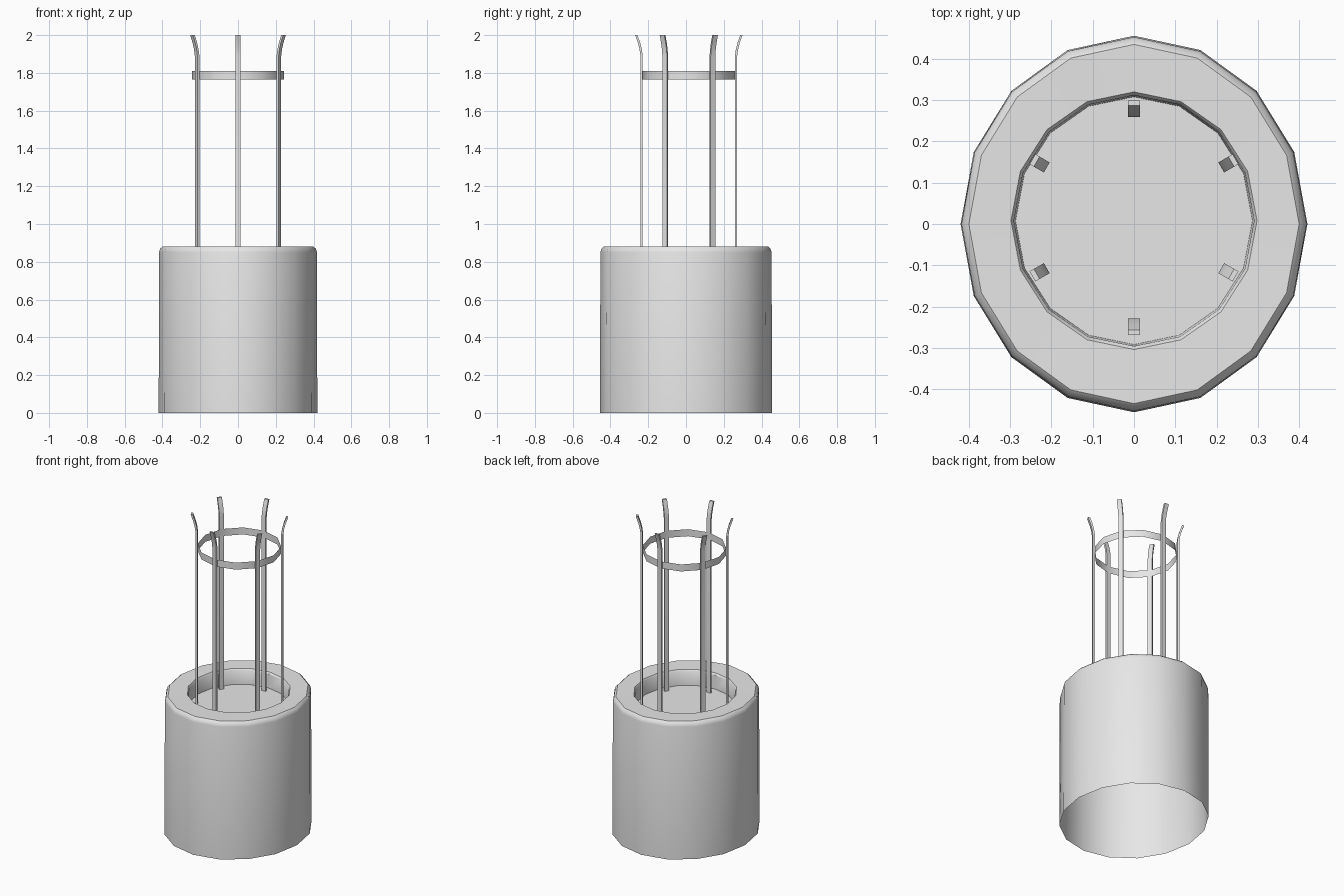
import bpy, bmesh, math
from mathutils import Matrix

if "Cube" in bpy.data.objects:
    bpy.data.objects.remove(bpy.data.objects["Cube"], do_unlink=True)

grey = bpy.data.materials.new("plain grey")
grey.use_nodes = True
grey.diffuse_color = (0.8, 0.8, 0.8, 1)
grey.node_tree.nodes["Principled BSDF"].inputs["Base Color"].default_value = (0.8, 0.8, 0.8, 1)

CAGE_Y = 0.015   # the cage sits slightly behind the middle
CAGE_R = 0.244


def finish(bm, name, smooth_angle=None):
    mesh = bpy.data.meshes.new(name)
    bm.to_mesh(mesh)
    bm.free()
    obj = bpy.data.objects.new(name, mesh)
    bpy.context.collection.objects.link(obj)
    mesh.materials.append(grey)
    if smooth_angle:
        bpy.ops.object.select_all(action="DESELECT")
        obj.select_set(True)
        bpy.context.view_layer.objects.active = obj
        bpy.ops.object.shade_smooth_by_angle(angle=math.radians(smooth_angle))
    return obj


def loop(bm, sides, rx, ry, cy, z):
    angles = [2 * math.pi * i / sides for i in range(sides)]
    return [bm.verts.new((rx * math.cos(a), cy + ry * math.sin(a), z)) for a in angles]


def bridge(bm, lower, upper):
    n = len(lower)
    for i in range(n):
        j = (i + 1) % n
        bm.faces.new((lower[i], lower[j], upper[j], upper[i]))


# Hollow column with a rounded rim and a sunken floor, open underneath
bm = bmesh.new()
sections = [
    (0.42, 0.456, 0, 0),
    (0.418, 0.453, 0, 0.85),
    (0.413, 0.448, 0, 0.868),
    (0.40, 0.435, 0, 0.88),
    (0.298, 0.312, 0.008, 0.878),
    (0.291, 0.304, 0.008, 0.868),
    (0.287, 0.30, 0.008, 0.78),
]
rings = [loop(bm, 16, *s) for s in sections]
for low, high in zip(rings, rings[1:]):
    bridge(bm, low, high)
bm.faces.new(rings[-1])
finish(bm, "column", 35)

# Thin hoop tying the bars together
bm = bmesh.new()
hoop = [loop(bm, 12, CAGE_R, CAGE_R, CAGE_Y, z) for z in (1.765, 1.81)]
bridge(bm, *hoop)
finish(bm, "hoop", 35)

# Six flat bars whose tips flare outwards
path = [(0, 0.77), (0, 1.89), (0.005, 1.925), (0.014, 1.96), (0.028, 2.0)]
for k in range(6):
    bm = bmesh.new()
    rows = []
    for out, z in path:
        r = CAGE_R + out
        corners = [(r, -0.014), (r + 0.012, -0.014), (r + 0.012, 0.014), (r, 0.014)]
        rows.append([bm.verts.new((x, y, z)) for x, y in corners])
    for low, high in zip(rows, rows[1:]):
        bridge(bm, low, high)
    bm.faces.new(rows[0][::-1])
    bm.faces.new(rows[-1])
    turn = Matrix.Rotation(math.radians(90 + 60 * k), 4, "Z")
    bm.transform(Matrix.Translation((0, CAGE_Y, 0)) @ turn)
    finish(bm, f"bar_{k + 1}", 30)
